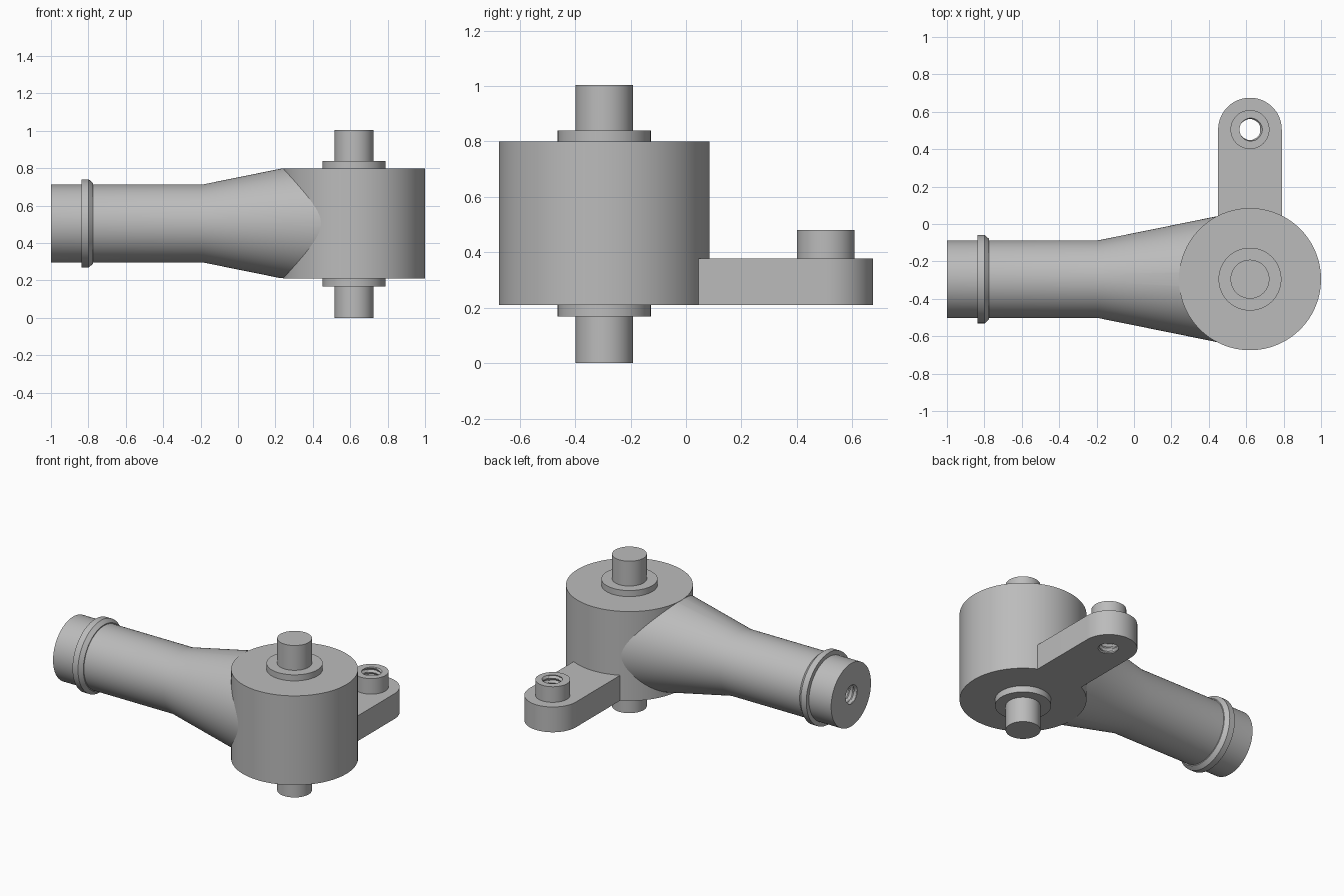
import bpy, bmesh, math
from mathutils import Matrix, Vector

cube = bpy.data.objects.get("Cube")
if cube:
    bpy.data.objects.remove(cube, do_unlink=True)

# Single grey material
grey = bpy.data.materials.new("plain_grey")
grey.use_nodes = True
COLOUR = (0.5, 0.5, 0.5, 1)
grey.diffuse_color = COLOUR
grey.node_tree.nodes["Principled BSDF"].inputs["Base Color"].default_value = COLOUR

SEGS = 96
ALONG_X = Matrix.Rotation(math.pi / 2, 4, "Y")
PIVOT = Vector((0.62, -0.295, 0))
LUG = Vector((0.62, 0.505, 0))
BOTTOM, TOP, LUG_TOP = 0.21, 0.80, 0.377


def finish(name, bm):
    bmesh.ops.recalc_face_normals(bm, faces=bm.faces)
    mesh = bpy.data.meshes.new(name)
    bm.to_mesh(mesh)
    bm.free()
    mesh.materials.append(grey)
    obj = bpy.data.objects.new(name, mesh)
    bpy.context.collection.objects.link(obj)
    return obj


def tube(name, rows, segs, radius_at, matrix):
    """Closed solid of rings; radius_at(row, turn) gives each radius."""
    bm = bmesh.new()
    rings = []
    for row in rows:
        ring = []
        for i in range(segs):
            a = math.tau * i / segs
            r = radius_at(row, i / segs)
            ring.append(bm.verts.new(matrix @ Vector((r * math.cos(a), r * math.sin(a), row[0]))))
        rings.append(ring)
    for low, high in zip(rings, rings[1:]):
        for i in range(segs):
            j = (i + 1) % segs
            bm.faces.new((low[i], low[j], high[j], high[i]))
    bm.faces.new(rings[0][::-1])
    bm.faces.new(rings[-1])
    return finish(name, bm)


def lathe(name, profile, matrix):
    return tube(name, profile, SEGS, lambda row, turn: row[1], matrix)


def cylinder(name, centre, radius, z0, z1):
    return lathe(name, [(z0, radius), (z1, radius)], Matrix.Translation(centre))


def thread_cutter(z0, z1, matrix):
    """Helical ridged rod used to cut a threaded hole."""
    pitch, count = 0.03, 6
    steps = round((z1 - z0) / pitch * count)
    rows = [(z0 + (z1 - z0) * k / steps,) for k in range(steps + 1)]

    def radius(row, turn):
        phase = (row[0] / pitch - turn) % 1
        return 0.055 + 0.024 * abs(phase - 0.5)
    cutter = tube("thread_cutter", rows, 36, radius, matrix)
    cutter.hide_render = True
    return cutter


def cut(obj, cutter):
    mod = obj.modifiers.new("cut", "BOOLEAN")
    mod.operation, mod.solver, mod.object = "DIFFERENCE", "EXACT", cutter
    bpy.context.view_layer.objects.active = obj
    bpy.ops.object.modifier_apply(modifier=mod.name)


# Drum, collars and shaft
drum = cylinder("drum", PIVOT, 0.38, BOTTOM, TOP)
collar = cylinder("shaft_collar", PIVOT, 0.168, 0.168, 0.84)
shaft = cylinder("shaft", PIVOT, 0.104, 0, 1.004)

# Tapered arm, trimmed to the height of the drum
arm_axis = Matrix.Translation((0, PIVOT.y, 0.505)) @ ALONG_X
arm = lathe("arm", [(-1, 0.208), (-0.19, 0.208), (0.24, 0.295), (0.52, 0.352)], arm_axis)
bm = bmesh.new()
bm.from_mesh(arm.data)
for z, side in ((TOP - 0.002, 1), (BOTTOM + 0.002, -1)):
    # Only the flared end, hidden in the drum, passes these planes
    bmesh.ops.bisect_plane(bm, geom=bm.verts[:] + bm.edges[:] + bm.faces[:],
                           plane_co=(0, 0, z), plane_no=(0, 0, side), clear_outer=True)
    bmesh.ops.holes_fill(bm, edges=[e for e in bm.edges if e.is_boundary])
bm.to_mesh(arm.data)
bm.free()

# Chamfered ring near the arm tip
ring = lathe("arm_ring", [(-0.838, 0.2), (-0.838, 0.236), (-0.798, 0.236),
                          (-0.774, 0.214), (-0.774, 0.2)], arm_axis)

# Rounded lug with its boss
bm = bmesh.new()
outline = [(LUG.x - 0.17, -0.1), (LUG.x + 0.17, -0.1)]
for i in range(49):
    a = math.pi * i / 48
    outline.append((LUG.x + 0.17 * math.cos(a), LUG.y + 0.17 * math.sin(a)))
base = bm.faces.new([bm.verts.new((x, y, BOTTOM)) for x, y in outline])
side = bmesh.ops.extrude_face_region(bm, geom=[base])
bmesh.ops.translate(bm, vec=(0, 0, LUG_TOP - BOTTOM),
                    verts=[v for v in side["geom"] if isinstance(v, bmesh.types.BMVert)])
lug = finish("lug", bm)
boss = cylinder("lug_boss", LUG, 0.104, LUG_TOP, 0.48)

# Trim the lug to the drum wall
trim = cylinder("trim_cutter", PIVOT, 0.379, 0, 1)
trim.hide_render = True
cut(lug, trim)

# Threaded holes in the lug and the arm tip
lug_thread = thread_cutter(0.15, 0.55, Matrix.Translation(LUG))
cut(lug, lug_thread)
cut(boss, lug_thread)
arm_thread = thread_cutter(-1.05, -0.7, arm_axis)
cut(arm, arm_thread)
for helper in (trim, lug_thread, arm_thread):
    bpy.data.objects.remove(helper, do_unlink=True)

# Smooth round surfaces, keep crisp rims
bpy.ops.object.select_all(action="DESELECT")
for obj in (drum, collar, shaft, arm, ring, lug, boss):
    obj.select_set(True)
bpy.context.view_layer.objects.active = drum
bpy.ops.object.shade_smooth_by_angle(angle=math.radians(25))
